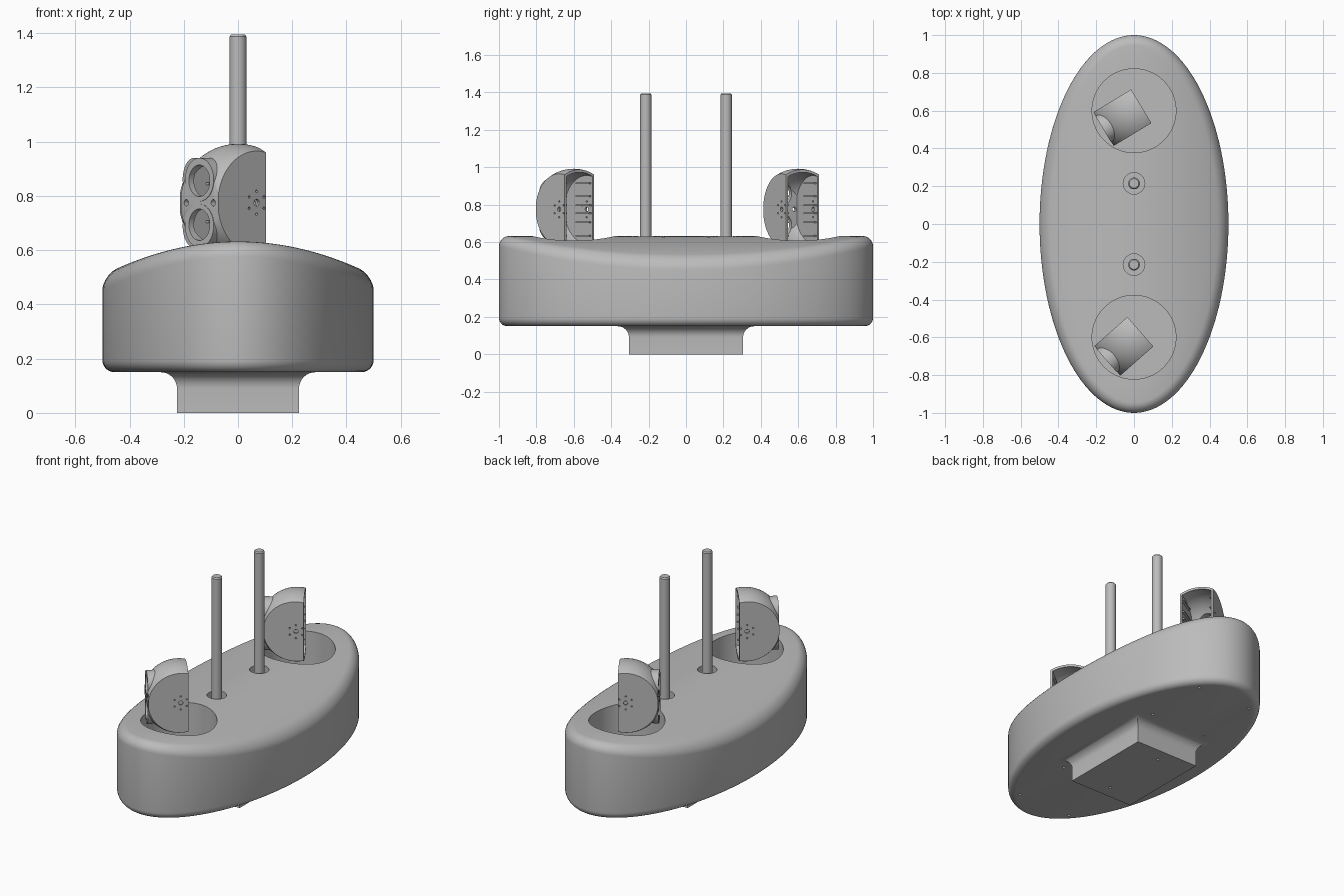
import bpy, bmesh, math
from mathutils import Matrix, Vector

if "Cube" in bpy.data.objects:
    bpy.data.objects.remove(bpy.data.objects["Cube"])

grey = bpy.data.materials.new("light_grey")
grey.diffuse_color = (0.5, 0.5, 0.5, 1)
grey.use_nodes = True
grey.node_tree.nodes["Principled BSDF"].inputs["Base Color"].default_value = grey.diffuse_color


def make(name, bm):
    bmesh.ops.recalc_face_normals(bm, faces=bm.faces)
    me = bpy.data.meshes.new(name)
    bm.to_mesh(me)
    bm.free()
    me.materials.append(grey)
    ob = bpy.data.objects.new(name, me)
    bpy.context.collection.objects.link(ob)
    return ob


def activate(ob):
    bpy.ops.object.select_all(action='DESELECT')
    ob.select_set(True)
    bpy.context.view_layer.objects.active = ob


def smooth(ob, angle=30):
    activate(ob)
    bpy.ops.object.shade_smooth_by_angle(angle=math.radians(angle))


def boolean(ob, bm, op='DIFFERENCE'):
    """Apply a boolean with a temporary tool mesh."""
    tool = make("cutter", bm)
    tool.hide_render = True
    m = ob.modifiers.new("bool", 'BOOLEAN')
    m.object, m.operation, m.solver = tool, op, 'EXACT'
    activate(ob)
    bpy.ops.object.modifier_apply(modifier=m.name)
    bpy.data.objects.remove(tool, do_unlink=True)


def cylinders(specs, seg=32):
    """specs: (start, end, radius)"""
    bm = bmesh.new()
    for a, b, r in specs:
        a, b = Vector(a), Vector(b)
        rot = (b - a).to_track_quat('Z', 'Y').to_matrix().to_4x4()
        bmesh.ops.create_cone(bm, cap_ends=True, segments=seg, radius1=r, radius2=r,
                              depth=(b - a).length,
                              matrix=Matrix.Translation((a + b) / 2) @ rot)
    return bm


def loft(rings):
    """Skin closed rings of equal length and cap both ends."""
    bm = bmesh.new()
    vs = [[bm.verts.new(p) for p in ring] for ring in rings]
    n = len(vs[0])
    for a, b in zip(vs, vs[1:]):
        for i in range(n):
            j = (i + 1) % n
            bm.faces.new((a[i], a[j], b[j], b[i]))
    bm.faces.new(vs[0][::-1])
    bm.faces.new(vs[-1])
    return bm


# Oval body with an arched top and rounded rims
N = 128


def oval(inset, scale=1.0):
    pts = []
    for i in range(N):
        t = 2 * math.pi * i / N
        nrm = Vector((math.cos(t) / 0.5, math.sin(t))).normalized()
        pts.append((Vector((0.5 * math.cos(t), math.sin(t))) - nrm * inset) * scale)
    return pts


def arch(x):
    return 0.632 - 0.5 * x * x


rings = []
rb, rt, steps = 0.045, 0.055, 7
for k in range(steps + 1):
    a = math.pi / 2 * k / steps
    rings.append([(p.x, p.y, 0.15 + rb * (1 - math.sin(a))) for p in oval(rb * (1 - math.cos(a)))])
rings[0], rings[-1] = rings[0], rings[-1]
rings = rings[::-1]
for k in range(steps + 1):
    a = math.pi / 2 * k / steps
    rings.append([(p.x, p.y, arch(p.x) - rt * (1 - math.sin(a))) for p in oval(rt * (1 - math.cos(a)))])
bottom, top = rings[:steps + 1], rings[steps + 1:]
# order bottom rim from the flat underside outwards
bottom.sort(key=lambda r: r[0][2])
bottom = [[(p.x, p.y, 0.15 + rb * (1 - math.cos(a))) for p in oval(rb * (1 - math.sin(a)))]
          for a in (math.pi / 2 * k / steps for k in range(steps + 1))]
for s in (0.88, 0.76, 0.64, 0.52, 0.4, 0.28, 0.16, 0.05):
    top.append([(p.x, p.y, arch(p.x)) for p in oval(rt, s)])
body = make("body", loft(bottom + top))

# Wells for the heads, sockets for the rods, screw holes underneath
boolean(body, cylinders([((0, s * 0.6, 0.3), (0, s * 0.6, 0.8), 0.222) for s in (-1, 1)], 64))
boolean(body, cylinders([((0, s * 0.215, 0.45), (0, s * 0.215, 0.8), 0.057) for s in (-1, 1)]))
boolean(body, cylinders([((sx * x, sy * y, 0.1), (sx * x, sy * y, 0.19), 0.008)
                         for x, y in ((0.2, 0.41), (0.19, 0.83))
                         for sx in (-1, 1) for sy in (-1, 1)], 16))
smooth(body)

# Rectangular pedestal flaring into the underside
levels = [(0, 0)] + [(0.06 * (1 - math.cos(a)), 0.09 + 0.06 * math.sin(a))
                     for a in (math.pi / 2 * k / 8 for k in range(9))]
levels.append((0.06, 0.155))
pedestal = make("pedestal", loft([[(sx * (0.225 + d), sy * (0.305 + d), z)
                                   for sx, sy in ((-1, -1), (1, -1), (1, 1), (-1, 1))]
                                  for d, z in levels]))
boolean(pedestal, cylinders([((0, s * 0.22, -0.05), (0, s * 0.22, 0.05), 0.008) for s in (-1, 1)], 16))
smooth(pedestal)

# Upright rods with chamfered tips
for s, name in ((-1, "front_rod"), (1, "back_rod")):
    rod = make(name, loft([[(r * math.cos(i * math.pi / 16), s * 0.215 + r * math.sin(i * math.pi / 16), z)
                            for i in range(32)]
                           for r, z in ((0.031, 0.44), (0.031, 1.388), (0.025, 1.395))]))
    smooth(rod)


def dome(r, side, back, front):
    """Sphere trimmed flat at both sides, back and front (front is +x)."""
    bm = bmesh.new()
    bmesh.ops.create_uvsphere(bm, u_segments=64, v_segments=40, radius=r)
    for co, no in (((0, side, 0), (0, 1, 0)), ((0, -side, 0), (0, -1, 0)),
                   ((-back, 0, 0), (-1, 0, 0)), ((front, 0, 0), (1, 0, 0))):
        bmesh.ops.bisect_plane(bm, geom=bm.verts[:] + bm.edges[:] + bm.faces[:],
                               plane_co=co, plane_no=no, clear_outer=True)
        bmesh.ops.holes_fill(bm, edges=[e for e in bm.edges if e.is_boundary], sides=0)
    return bm


# Twin-lens heads: hollow trimmed spheres, open at the back
for name, y, f in (("front_head", -0.6, (-0.75, -0.66)), ("back_head", 0.6, (-0.857, -0.516))):
    head = make(name, dome(0.217, 0.104, 0.045, 0.188))
    # lens bosses
    boolean(head, cylinders([((0.06, 0, s * 0.085), (0.19, 0, s * 0.085), 0.08) for s in (-1, 1)], 48), 'UNION')
    # inner cavity and lens openings
    boolean(head, dome(0.203, 0.092, 0.1, 0.165))
    boolean(head, cylinders([((0.08, 0, s * 0.081), (0.25, 0, s * 0.081), 0.058) for s in (-1, 1)], 40))
    boolean(head, cylinders([((0.12, s * 0.075, 0), (0.25, s * 0.075, 0), 0.012) for s in (-1, 1)], 16))
    # pivot hole with a ring of small holes on each side
    holes = []
    for s in (-1, 1):
        holes.append(((0, s * 0.08, 0), (0, s * 0.13, 0), 0.013))
        for k in range(6):
            a = math.pi * (k + 0.5) / 3
            x, z = 0.042 * math.cos(a), 0.042 * math.sin(a)
            holes.append(((x, s * 0.08, z), (x, s * 0.13, z), 0.005))
    boolean(head, cylinders(holes, 12))
    place = Matrix.Translation((0, y, 0.775)) @ Matrix.Rotation(math.atan2(f[1], f[0]), 4, 'Z')
    head.matrix_world = place
    smooth(head)
    # stiffening ribs inside the side walls
    bm = bmesh.new()
    for s in (-1, 1):
        for z in (-0.14, -0.07, -0.022, 0.022, 0.07, 0.14):
            bmesh.ops.create_cube(bm, size=1, matrix=Matrix.Translation((0.02, s * 0.086, z))
                                  @ Matrix.Diagonal((0.11, 0.016, 0.008, 1)))
    ribs = make(name + "_ribs", bm)
    ribs.matrix_world = place
